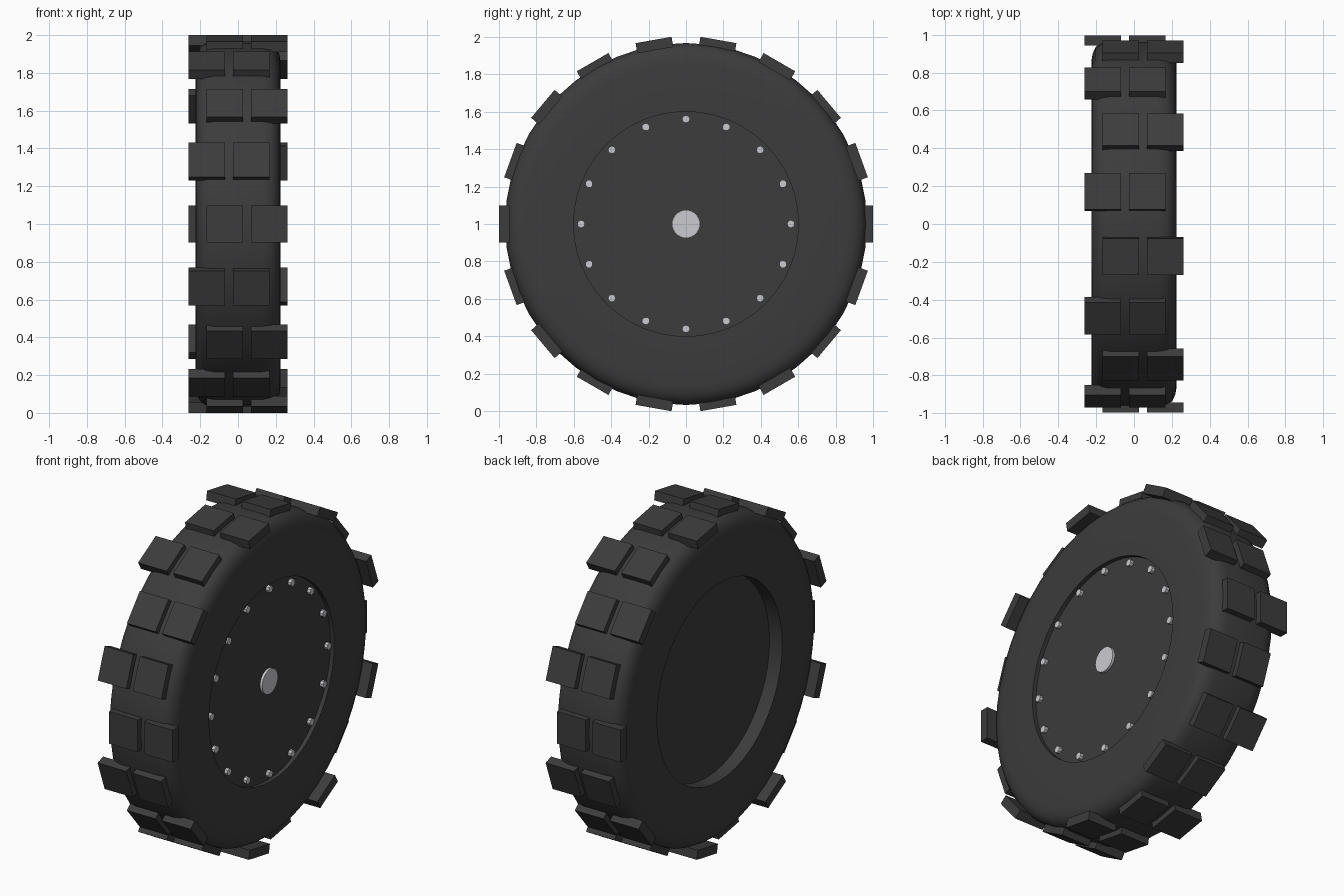
import bpy, bmesh, math
from mathutils import Matrix, Vector

if "Cube" in bpy.data.objects:
    bpy.data.objects.remove(bpy.data.objects["Cube"])


def material(name, v, tint=0.0):
    m = bpy.data.materials.new(name)
    m.diffuse_color = (v, v, v + tint, 1)
    m.use_nodes = True
    m.node_tree.nodes["Principled BSDF"].inputs["Base Color"].default_value = m.diffuse_color
    return m


RUBBER = material("dark rubber", 0.045)
STEEL = material("light steel", 0.60, 0.03)
CENTRE = Vector((0, 0, 1))


def finish(name, bm, mat, smooth=None):
    bmesh.ops.recalc_face_normals(bm, faces=bm.faces)
    me = bpy.data.meshes.new(name)
    bm.to_mesh(me)
    bm.free()
    me.materials.append(mat)
    ob = bpy.data.objects.new(name, me)
    ob.location = CENTRE
    bpy.context.collection.objects.link(ob)
    if smooth:
        bpy.ops.object.select_all(action='DESELECT')
        ob.select_set(True)
        bpy.context.view_layer.objects.active = ob
        bpy.ops.object.shade_smooth_by_angle(angle=math.radians(smooth))
    return ob


def lathe(name, profile, mat, sides=32, closed=True, smooth=30):
    """Spin (x, radius) points around the axle."""
    bm = bmesh.new()
    rings = []
    for i in range(sides):
        a = 2 * math.pi * i / sides
        rings.append([bm.verts.new((x, r * math.cos(a), r * math.sin(a))) for x, r in profile])
    n = len(profile)
    for i in range(sides):
        p, q = rings[i], rings[(i + 1) % sides]
        for j in range(n if closed else n - 1):
            k = (j + 1) % n
            bm.faces.new((p[j], p[k], q[k], q[j]))
    if not closed:
        for j in (0, -1):
            bm.faces.new([ring[j] for ring in rings])
    return finish(name, bm, mat, smooth)


# Tyre body with rounded shoulders
half = [(0.225, 0.64), (0.225, 0.86), (0.219, 0.90), (0.203, 0.935), (0.175, 0.957), (0.13, 0.966)]
tyre = half + [(-x, r) for x, r in reversed(half)]
lathe("tyre", tyre, RUBBER, sides=48, smooth=40)

# Rim barrel, its edges flush with the sidewalls
lathe("rim", [(0.225, 0.60), (0.225, 0.64), (-0.225, 0.64), (-0.225, 0.60)], RUBBER, sides=48)

# Wheel disc: shallow recess on the right, deeper on the left
lathe("wheel_disc", [(0.20, 0.605), (-0.14, 0.605)], RUBBER, sides=48, closed=False)

# Centre cap
lathe("centre_cap", [(0.215, 0.075), (0.19, 0.075)], STEEL, closed=False)

# Ring of wheel bolts
bm = bmesh.new()
for i in range(16):
    turn = Matrix.Rotation(math.radians(22.5 * i), 4, 'X')
    place = turn @ Matrix.Translation((0.205, 0.56, 0)) @ Matrix.Rotation(math.pi / 2, 4, 'Y')
    bmesh.ops.create_cone(bm, cap_ends=True, segments=8, radius1=0.021, radius2=0.021,
                          depth=0.03, matrix=place)
finish("wheel_bolts", bm, STEEL)

# Staggered pairs of tread blocks
bm = bmesh.new()
for i in range(18):
    side = 1 if i % 2 else -1
    for x in (0.165, -0.07):
        place = (Matrix.Rotation(math.radians(20 * i), 4, 'X')
                 @ Matrix.Translation((side * x, 0.97, 0))
                 @ Matrix.Diagonal((0.192, 0.055, 0.195, 1)))
        bmesh.ops.create_cube(bm, size=1, matrix=place)
finish("tread_blocks", bm, RUBBER)
